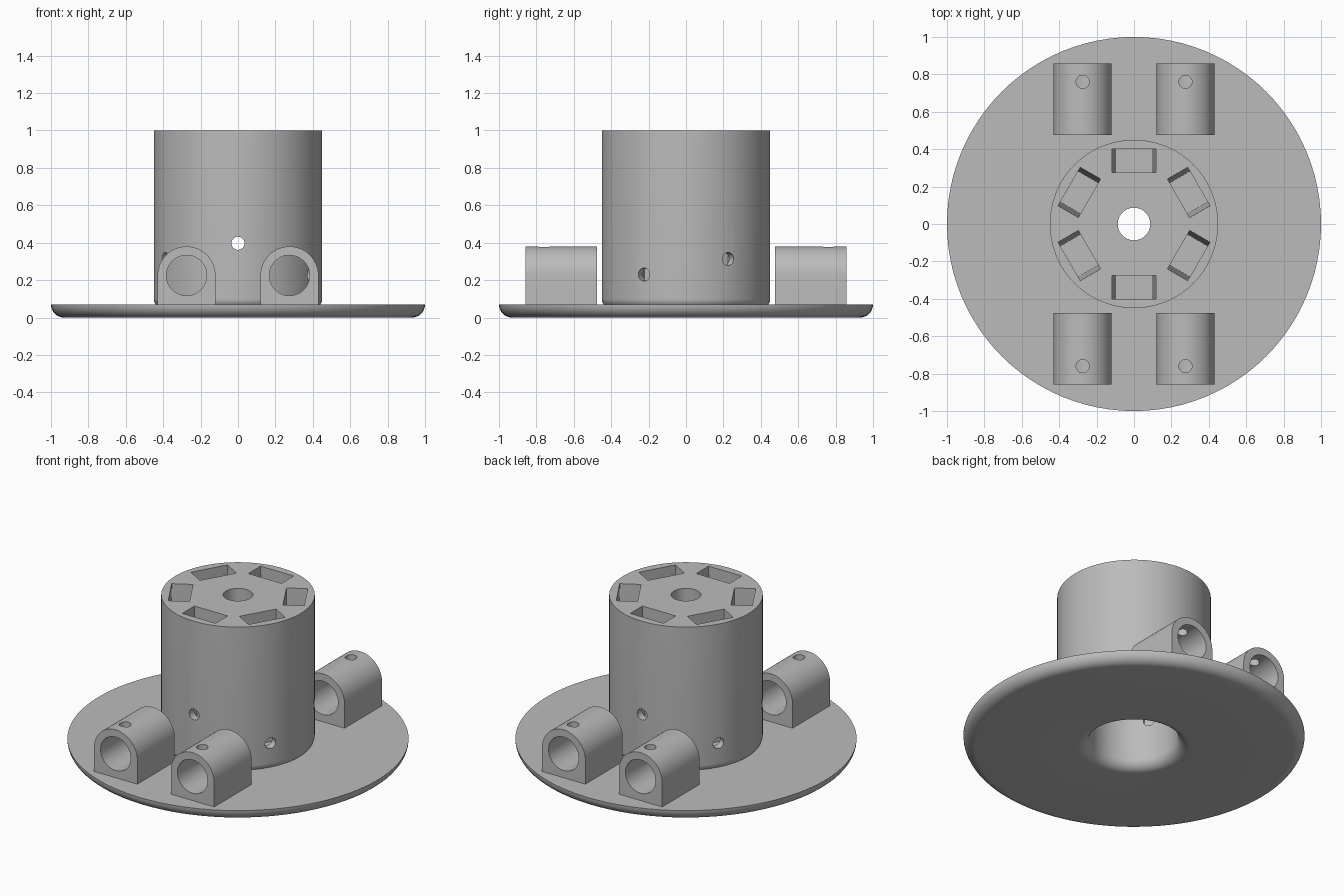
import bpy, bmesh
from math import pi, sin, cos, radians
from mathutils import Matrix, Vector

old = bpy.data.objects.get("Cube")
if old:
    bpy.data.objects.remove(old, do_unlink=True)

grey = bpy.data.materials.new("plain grey")
grey.use_nodes = True
colour = (0.5, 0.5, 0.5, 1)
grey.diffuse_color = colour
grey.node_tree.nodes["Principled BSDF"].inputs["Base Color"].default_value = colour


def finish(name, bm):
    bmesh.ops.recalc_face_normals(bm, faces=bm.faces)
    me = bpy.data.meshes.new(name)
    bm.to_mesh(me)
    bm.free()
    me.materials.append(grey)
    ob = bpy.data.objects.new(name, me)
    bpy.context.collection.objects.link(ob)
    return ob


def arc(cx, cz, r, start, end, n=8):
    angles = [radians(start + (end - start) * i / n) for i in range(n + 1)]
    return [(cx + r * cos(a), cz + r * sin(a)) for a in angles]


def revolve(name, profile, steps=96):
    bm = bmesh.new()
    rings = []
    for i in range(steps):
        a = 2 * pi * i / steps
        rings.append([bm.verts.new((r * cos(a), r * sin(a), z)) for r, z in profile])
    for i in range(steps):
        a, b = rings[i], rings[(i + 1) % steps]
        for j in range(len(profile)):
            k = (j + 1) % len(profile)
            bm.faces.new((a[j], b[j], b[k], a[k]))
    return finish(name, bm)


def rod(name, radius, length, centre, direction):
    bm = bmesh.new()
    turn = Vector((0, 0, 1)).rotation_difference(Vector(direction)).to_matrix().to_4x4()
    bmesh.ops.create_cone(bm, cap_ends=True, segments=40, radius1=radius, radius2=radius,
                          depth=length, matrix=Matrix.Translation(centre) @ turn)
    return finish(name, bm)


def select(ob):
    bpy.ops.object.select_all(action='DESELECT')
    ob.select_set(True)
    bpy.context.view_layer.objects.active = ob


def cut(target, cutters):
    select(target)
    for c in cutters:
        m = target.modifiers.new("cut", 'BOOLEAN')
        m.operation, m.solver, m.object = 'DIFFERENCE', 'EXACT', c
        bpy.ops.object.modifier_apply(modifier=m.name)
        bpy.data.objects.remove(c, do_unlink=True)
    bpy.ops.object.shade_smooth_by_angle(angle=radians(30))


# Flange and hollow drum, revolved as one section
base_z, edge = 0.07, 0.07
profile = (arc(0.33, base_z, edge, 180, 270)          # flared mouth below
           + arc(1 - edge, base_z, edge, -90, 0)      # rounded rim
           + arc(0.40, 0.10, 0.05, -37, 0, 5)         # rounded foot of drum
           + [(0.45, 1), (0.087, 1), (0.087, 0.9), (0.26, 0.9)])
hub = revolve("hub_drum_and_flange", profile)


# Tapered slots in the drum top
def slot(angle):
    bm = bmesh.new()
    bmesh.ops.create_cube(bm, size=1)
    top, floor = 1.05, 0.15
    for v in bm.verts:
        half = 0.12 if v.co.z > 0 else 0.095
        v.co = (0.40 if v.co.x > 0 else 0.275,
                half if v.co.y > 0 else -half,
                top if v.co.z > 0 else floor)
    bm.transform(Matrix.Rotation(angle, 4, 'Z'))
    return finish("slot_cutter", bm)


cutters = [slot(radians(30 + 60 * i)) for i in range(6)]

# Cross holes through the drum, stepped in height
for degrees, z in ((-30, 0.23), (30, 0.313), (90, 0.397)):
    a = radians(degrees)
    cutters.append(rod("pin_cutter", 0.035, 1.1, (0, 0, z), (cos(a), sin(a), 0)))
cut(hub, cutters)


# Round-topped shaft holders on the flange
def holder(name, x, side):
    bm = bmesh.new()
    centre_z, half = 0.225, 0.155
    outline = arc(x, centre_z, half, 0, 180, 32) + [(x - half, 0.05), (x + half, 0.05)]
    near, far = 0.475 * side, 0.857 * side
    face = bm.faces.new([bm.verts.new((px, near, pz)) for px, pz in outline])
    grown = bmesh.ops.extrude_face_region(bm, geom=[face])
    moved = [g for g in grown["geom"] if isinstance(g, bmesh.types.BMVert)]
    bmesh.ops.translate(bm, verts=moved, vec=(0, far - near, 0))
    if face.is_valid and len([f for f in bm.faces if len(f.verts) > 4]) < 2:
        bm.faces.new(face.verts)
    ob = finish(name, bm)
    middle = (near + far) / 2
    cut(ob, [rod("bore_cutter", 0.108, 0.6, (x, middle, centre_z), (0, 1, 0)),
             rod("screw_cutter", 0.035, 0.2, (x, 0.76 * side, centre_z + 0.1), (0, 0, 1))])


for side, end in ((-1, "front"), (1, "back")):
    for x, hand in ((-0.275, "right"), (0.275, "left")):
        holder(f"{end}_{hand}_shaft_holder", x, side)
